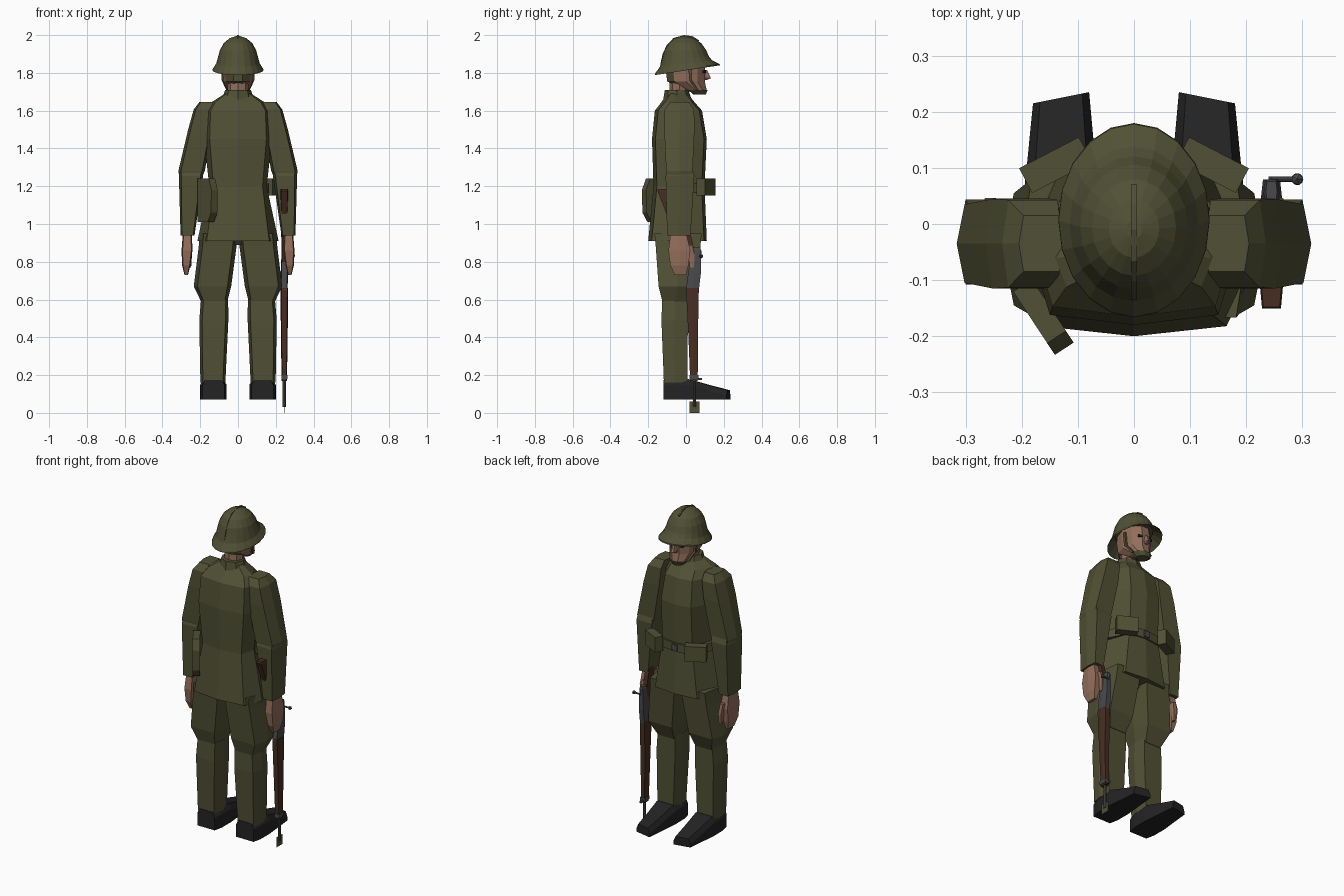
import bpy, bmesh, math
from mathutils import Matrix, Vector


def mat(name, r, g, b):
    m = bpy.data.materials.new(name)
    m.diffuse_color = (r, g, b, 1)
    return m


GREEN = mat("olive cloth", 0.082, 0.081, 0.036)
SKIN = mat("skin", 0.29, 0.155, 0.105)
BLACK = mat("black leather", 0.017, 0.017, 0.018)
WOOD = mat("dark wood", 0.062, 0.027, 0.016)
METAL = mat("gun metal", 0.068, 0.068, 0.073)
DARK = mat("dark eye", 0.02, 0.012, 0.01)


def finish(name, bm, *mats):
    bmesh.ops.recalc_face_normals(bm, faces=bm.faces)
    me = bpy.data.meshes.new(name)
    bm.to_mesh(me)
    bm.free()
    for m in mats:
        me.materials.append(m)
    ob = bpy.data.objects.new(name, me)
    bpy.context.collection.objects.link(ob)
    return ob


def loft(name, rings, *mats, rule=None):
    """Skin a list of equal-length point rings, with end caps."""
    bm = bmesh.new()
    vs = [[bm.verts.new(p) for p in r] for r in rings]
    n = len(vs[0])
    for a, b in zip(vs, vs[1:]):
        for i in range(n):
            j = (i + 1) % n
            bm.faces.new((a[i], a[j], b[j], b[i]))
    bm.faces.new(vs[0])
    bm.faces.new(vs[-1])
    if rule:
        for f in bm.faces:
            f.material_index = rule(f.calc_center_median())
    return finish(name, bm, *mats)


HEX = [(1, 0), (.8, 1), (-.8, 1), (-1, 0), (-.8, -1), (.8, -1)]
BOX = [(1, 1), (-1, 1), (-1, -1), (1, -1)]


def ngon(n):
    return [(math.cos(2 * math.pi * i / n), math.sin(2 * math.pi * i / n)) for i in range(n)]


def column(name, secs, shape, *mats, s=1, rule=None):
    """secs: (centre x, centre y, z, half x, half y)"""
    rings = [[(s * (cx + rx * u), cy + ry * v, z) for u, v in shape]
             for cx, cy, z, rx, ry in secs]
    return loft(name, rings, *mats, rule=rule)


def box(name, c, size, m, rot=0):
    bm = bmesh.new()
    mx = Matrix.Translation(c) @ Matrix.Rotation(rot, 4, 'Z') @ Matrix.Diagonal((*size, 1))
    bmesh.ops.create_cube(bm, size=1, matrix=mx)
    return finish(name, bm, m)


def rod(name, a, b, r, m, n=8):
    a, b = Vector(a), Vector(b)
    q = (b - a).to_track_quat('Z', 'Y')
    return loft(name, [[p + q @ Vector((u * r, v * r, 0)) for u, v in ngon(n)] for p in (a, b)], m)


# Tunic: back, side and front corner widths per level
def tunic_ring(z, yb, yf, wb, wm, wf):
    half = [(wb, yb + .018), (wm, yb * .6 + yf * .4), (wf, yf - .015)]
    pts = [(0, yb)] + half + [(0, yf)] + [(-x, y) for x, y in reversed(half)]
    return [(x, y, z) for x, y in pts]


loft("tunic", [tunic_ring(*a) for a in (
    (.91, -.2, .11, .165, .215, .14),
    (1.2, -.172, .098, .13, .152, .10),
    (1.45, -.18, .11, .15, .18, .10),
    (1.6, -.165, .085, .145, .17, .09),
    (1.645, -.13, .045, .12, .14, .08),
    (1.69, -.1, .01, .06, .07, .05))], GREEN)

# Belt across the front, buckle, pouches
for s, side in ((1, "right"), (-1, "left")):
    path = [(0, .108), (.105, .094), (.165, -.02)]
    loft(side + "_belt", [[(s * x, y, 1.165), (s * x, y, 1.215),
                           (s * x * .9, y - .03, 1.215), (s * x * .9, y - .03, 1.165)]
                          for x, y in path], GREEN)
    box(side + "_pouch", (s * .14, .105, 1.195), (.12, .05, .09), GREEN, -s * .48)
box("belt_buckle", (0, .109, 1.19), (.035, .008, .035), METAL)

# Side bag on the back left
u, n = Vector((.55, -.835, 0)), Vector((.835, .55, 0))
prof = [(-.07, 1.01), (.03, 1.01), (.062, 1.06), (.065, 1.18), (.04, 1.24), (-.07, 1.24)]
loft("side_bag", [[Vector((-.16, -.168, z)) + u * a + n * t for a, z in prof]
                  for t in (-.02, .02)], GREEN)

for s, side in ((1, "right"), (-1, "left")):
    # Sleeves
    column(side + "_upper_sleeve", [(.165, -.035, 1.645, .04, .05), (.18, -.035, 1.605, .055, .078),
           (.2, -.035, 1.5, .064, .08), (.246, -.035, 1.28, .07, .07),
           (.25, -.035, 1.25, .06, .066)], HEX, GREEN, s=s)
    column(side + "_lower_sleeve", [(.247, -.032, 1.29, .06, .066), (.249, -.032, 1.255, .064, .076),
           (.267, -.038, .94, .037, .062)], HEX, GREEN, s=s)
    # Hands
    column(side + "_hand", [(.268, -.04, .95, .024, .042), (.27, -.035, .86, .029, .058),
           (.274, -.035, .78, .022, .048), (.274, -.03, .73, .009, .03)], HEX, SKIN, s=s)
    column(side + "_thumb", [(.262, .015, .89, .012, .02), (.256, .03, .83, .012, .016),
           (.256, .032, .77, .008, .01)], HEX, SKIN, s=s)
    # Breeches and wrapped lower legs
    column(side + "_breeches", [(.102, -.042, .95, .1, .125), (.108, -.042, .88, .1, .118),
           (.135, -.045, .67, .099, .1), (.125, -.055, .58, .066, .068)], HEX, GREEN, s=s)
    column(side + "_gaiter", [(.124, -.058, .6, .072, .068), (.128, -.06, .49, .077, .07),
           (.133, -.055, .16, .066, .062)], HEX, GREEN, s=s)
    # Shoes, lofted from heel to toe
    rings = []
    for y, cx, w, zt, skew in ((-.12, .13, .058, .175, 0), (-.07, .13, .069, .18, 0),
                               (.02, .13, .07, .178, 0), (.12, .13, .06, .148, -.006),
                               (.225, .13, .05, .12, -.01)):
        rings.append([(s * (cx + w * k), y + skew * k, z) for k, z in
                      ((-1, .07), (1, .07), (1, zt - .03), (.75, zt), (-.75, zt), (-1, zt - .03))])
    loft(side + "_shoe", rings, BLACK)

# Seat of the breeches
column("seat", [(0, -.045, .95, .12, .11), (0, -.045, .89, .05, .06)], HEX, GREEN)

# Neck and collar
column("neck", [(0, -.04, 1.66, .052, .05), (0, -.03, 1.78, .06, .055)], ngon(8), SKIN)
column("collar", [(0, -.045, 1.66, .085, .075), (0, -.05, 1.71, .068, .062)], ngon(8), GREEN)

# Head: hair towards the back, skin in front
column("head", [(0, .075, 1.69, .032, .03), (0, .05, 1.71, .058, .062),
                (0, .0, 1.755, .078, .105), (0, -.003, 1.82, .084, .11),
                (0, -.003, 1.88, .08, .1)], ngon(10), SKIN, GREEN,
       rule=lambda c: 1 if c.y < -.04 else 0)
loft("nose", [[(-.008, .09, 1.815), (.008, .09, 1.815), (.004, .112, 1.815), (-.004, .112, 1.815)],
              [(-.016, .09, 1.775), (.016, .09, 1.775), (.009, .132, 1.772), (-.009, .132, 1.772)],
              [(-.012, .09, 1.762), (.012, .09, 1.762), (.005, .11, 1.762), (-.005, .11, 1.762)]], SKIN)
box("mouth", (0, .097, 1.738), (.04, .008, .007), DARK)
for s, side in ((1, "right"), (-1, "left")):
    box(side + "_eye", (s * .035, .097, 1.805), (.026, .009, .013), DARK, -s * .32)
    # Chin strap
    loft(side + "_chin_strap", [[(s * x, y - .008, z), (s * x, y + .008, z),
                                 (s * (x - .012), y + .008, z), (s * (x - .012), y - .008, z)]
                                for x, y, z in ((.09, .02, 1.84), (.086, .025, 1.76), (.062, .06, 1.708))],
         GREEN)
column("chin_strap_bottom", [(0, .072, 1.686, .036, .035), (0, .065, 1.71, .058, .052)], ngon(10), GREEN)

# Helmet with tilted brim
rings = []
for rx, ry, z, cy, t in ((.098, .112, 1.865, -.003, .1), (.125, .16, 1.825, .007, .15),
                         (.135, .173, 1.813, .007, .15), (.134, .171, 1.82, .007, .15),
                         (.115, .138, 1.85, .0, .12), (.107, .124, 1.88, -.003, .06),
                         (.096, .111, 1.92, -.005, .02), (.075, .086, 1.958, -.006, 0),
                         (.045, .052, 1.983, -.008, 0), (.014, .016, 1.994, -.01, 0)):
    rings.append([(rx * a, cy + ry * b, z + t * (cy + ry * b)) for a, b in ngon(20)])
loft("helmet", rings, GREEN)

# Crest ridge along the crown
crest = [(-.135, 1.85), (-.124, 1.9), (-.102, 1.948), (-.066, 1.985), (-.01, 2.0), (.035, 1.994), (.07, 1.972)]
loft("helmet_crest", [[(-.005, y, z), (.005, y, z),
                       (.006, y * .85, 1.85 + (z - 1.85) * .85),
                       (-.006, y * .85, 1.85 + (z - 1.85) * .85)] for y, z in crest], GREEN)

# Rifle held muzzle down at the right side
X = .245
column("rifle_fore_stock", [(X, .042, .17, .014, .02), (X, .038, .4, .018, .025),
                            (X, .034, .66, .02, .034)], HEX, WOOD)
column("rifle_receiver", [(X, .034, .65, .018, .034), (X, .045, .74, .019, .034),
                          (X, .055, .86, .014, .024), (X, .058, .875, .01, .018)], HEX, METAL)
column("rifle_butt", [(X, .035, .8, .016, .022), (X, .0, .93, .016, .028),
                      (X, -.06, 1.05, .019, .042), (X, -.105, 1.175, .021, .046),
                      (X, -.108, 1.185, .018, .04)], HEX, WOOD)
rod("rifle_barrel", (X, .045, .03), (X, .045, .2), .009, METAL)
rod("bolt_handle", (X, .08, .83), (.29, .08, .83), .005, METAL)
bm = bmesh.new()
bmesh.ops.create_icosphere(bm, subdivisions=1, radius=.012, matrix=Matrix.Translation((.291, .08, .83)))
finish("bolt_knob", bm, METAL)
rod("bolt_body", (X, .062, .72), (X, .07, .86), .012, METAL)
box("barrel_band", (X, .042, .19), (.032, .046, .02), METAL)
box("bayonet_lug", (X, .07, .18), (.01, .03, .012), METAL)
box("front_sight_plate", (X, .045, .03), (.002, .055, .06), GREEN)
